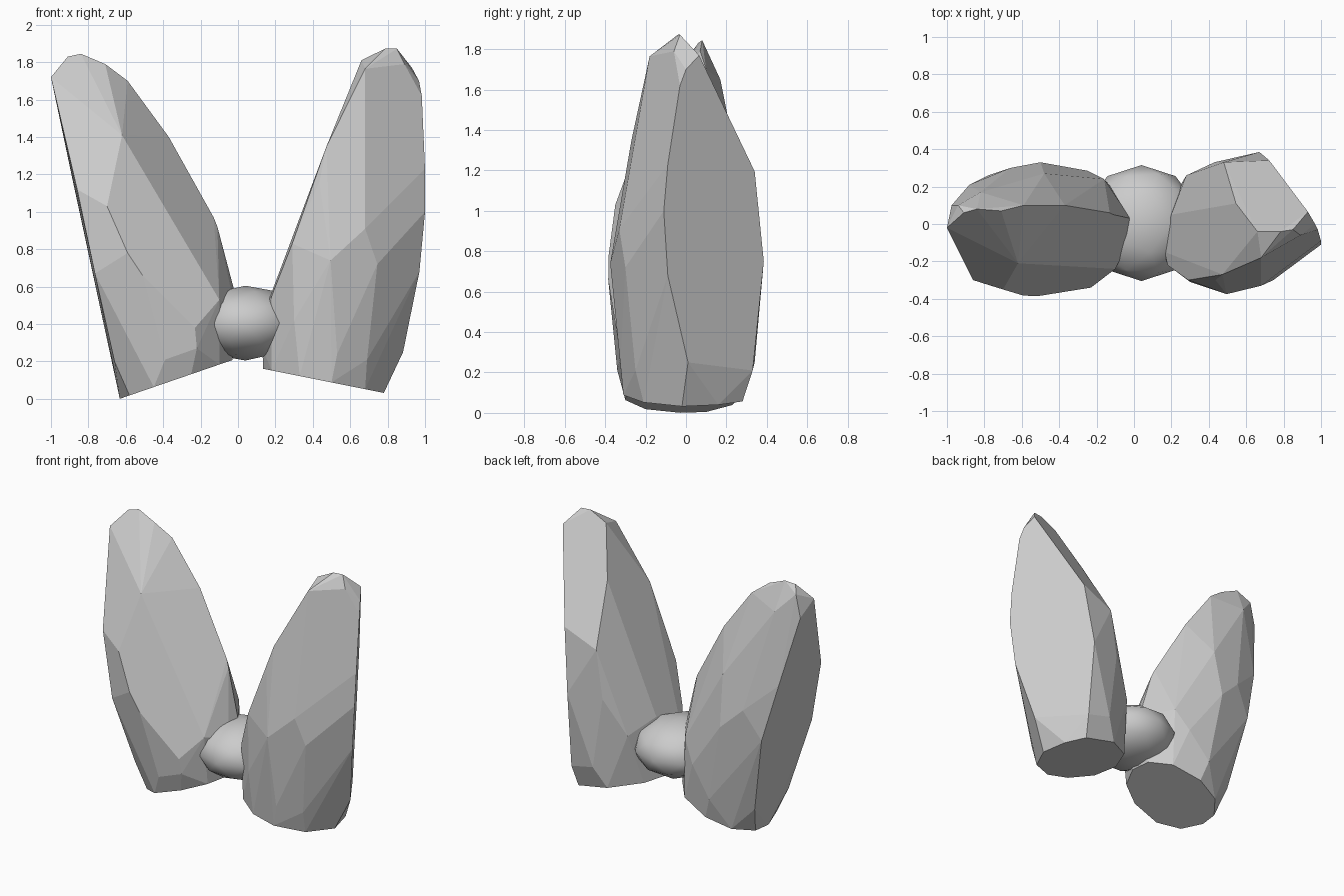
import bpy, bmesh, math


def rock(name, rings):
    """Flat-faceted boulder: convex skin around a few groups of corner points."""
    bm = bmesh.new()
    for ring in rings:
        for p in ring:
            bm.verts.new(p)
    out = bmesh.ops.convex_hull(bm, input=bm.verts[:])
    loose = [v for v in bm.verts if not v.link_faces]
    bmesh.ops.delete(bm, geom=loose, context='VERTS')
    # merge nearly coplanar triangles into broad facets
    bmesh.ops.dissolve_limit(bm, angle_limit=math.radians(4),
                             verts=bm.verts[:], edges=bm.edges[:])
    bmesh.ops.recalc_face_normals(bm, faces=bm.faces[:])
    me = bpy.data.meshes.new(name)
    bm.to_mesh(me)
    bm.free()
    ob = bpy.data.objects.new(name, me)
    bpy.context.collection.objects.link(ob)
    return ob


def base(points, slope, offset):
    """Corners of the tilted flat underside."""
    return [(x, y, offset + slope * x) for x, y in points]


# Right boulder: underside, outer flat side, front, top, back, inner side
rock("right_boulder", [
    base([(.78, -.02), (.74, .16), (.655, .28), (.42, .29), (.22, .16), (.135, -.03),
          (.18, -.2), (.33, -.3), (.5, -.31), (.68, -.21)], -.2, .188),
    [(x, y, z) for y, z in [(-.03, 1.62), (-.09, 1.23), (-.11, 1.0), (-.09, .68), (.01, .25),
                            (.33, .21), (.385, .75), (.34, 1.195), (.14, 1.61), (.065, 1.77), (0, 1.7)]
     for x in [.8753 - .639 * y + .0544 * z]],
    [(.495, -.375, .74), (.68, -.33, .91), (.745, -.3, .72), (.69, -.25, .21),
     (.53, -.325, .24), (.3, -.31, .42)],
    [(.785, -.04, 1.872), (.85, -.03, 1.872), (.89, -.06, 1.79), (.66, -.04, 1.81),
     (.68, -.18, 1.765), (.73, -.17, 1.675)],
    [(.48, .33, 1.09), (.43, .33, .75), (.565, .365, .72), (.28, .26, .5), (.5, .34, .25)],
    [(.545, .11, 1.49), (.645, -.19, 1.67), (.473, -.27, 1.35), (.435, -.3, 1.16), (.29, -.3, .83),
     (.18, -.22, .55), (.165, -.15, .53), (.2, .05, .58), (.13, -.05, .27)],
])

# Left boulder
rock("left_boulder", [
    base([(-.632, -.03), (-.62, .1), (-.58, -.2), (-.45, -.3), (-.25, -.29), (-.1, -.2),
          (-.03, -.05), (-.04, .1), (-.15, .23), (-.35, .28), (-.52, .23)], .344, .218),
    [(-1, -.02, 1.72), (-.86, -.3, 1.12), (-.765, -.33, .67), (-.66, -.22, .2),
     (-.975, .1, 1.62), (-.88, .21, 1.15), (-.78, .26, .75), (-.67, .18, .2)],
    [(-.7, -.35, 1.03), (-.51, -.385, .66), (-.59, -.383, .78), (-.39, -.34, .21),
     (-.1, -.24, .53), (-.23, -.34, .38), (-.22, -.325, .27)],
    [(-.91, .06, 1.83), (-.84, .08, 1.845), (-.71, .07, 1.79), (-.59, .1, 1.7),
     (-.94, .1, 1.78), (-.82, .17, 1.65)],
    [(-.5, .33, .8), (-.66, .3, .95), (-.25, .285, .45), (-.16, .24, .6), (-.4, .31, .25),
     (-.58, .24, .2), (-.48, .27, 1.15)],
    [(-.62, -.21, 1.41), (-.37, .1, 1.4), (-.13, .06, .97), (-.11, .05, .92),
     (-.02, .03, .58), (-.02, -.08, .5), (-.01, .0, .38)],
])

# Smooth squashed ball joining the two boulders
bpy.ops.mesh.primitive_ico_sphere_add(subdivisions=2, radius=1, location=(.04, .005, .405))
ball = bpy.context.object
ball.name = "centre_ball"
ball.scale = (.31, .31, .2)
bpy.ops.object.transform_apply(location=False, rotation=False, scale=True)
bpy.ops.object.shade_smooth()
